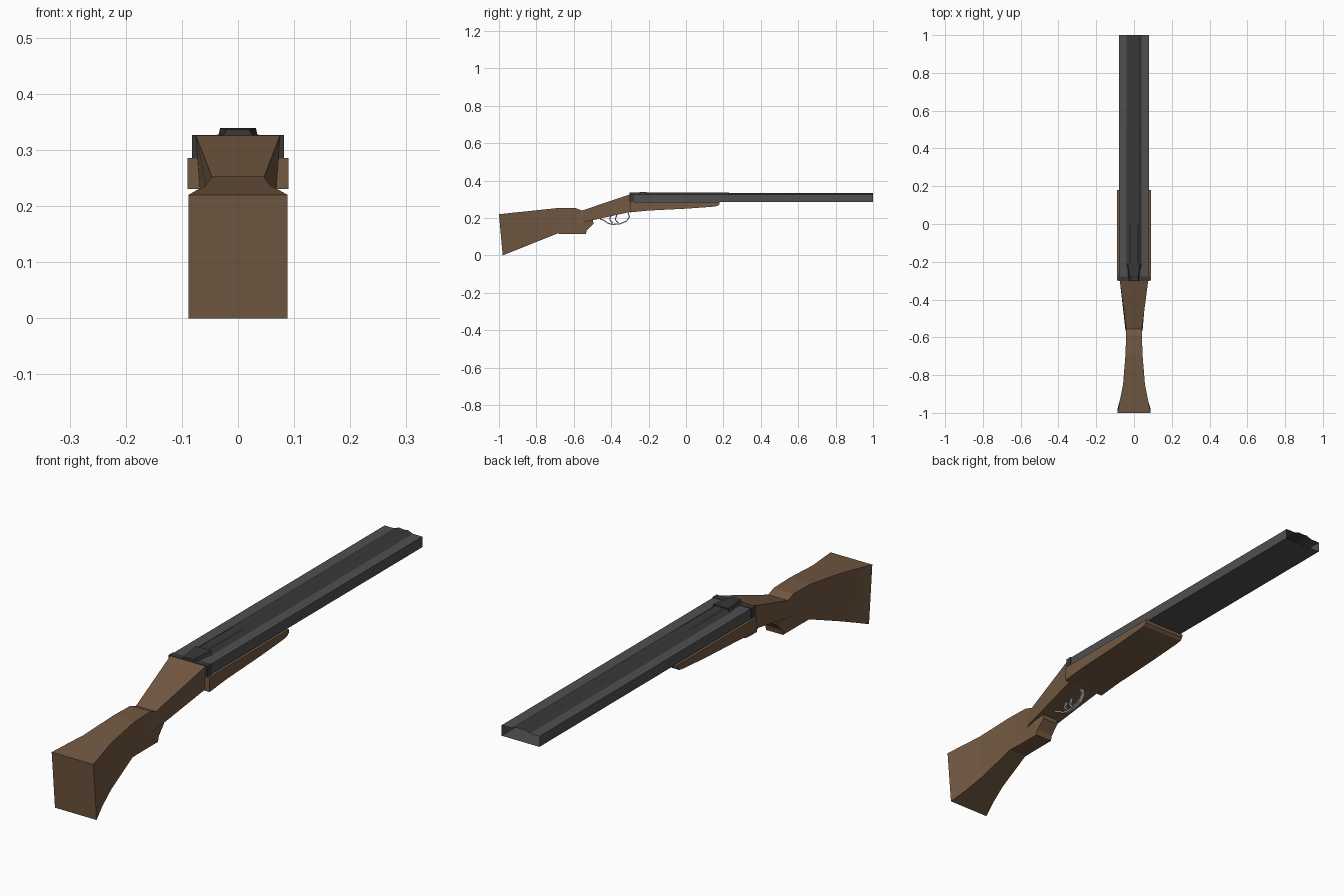
import bpy, bmesh, math

if "Cube" in bpy.data.objects:
    bpy.data.objects.remove(bpy.data.objects["Cube"])


def material(name, rgb):
    m = bpy.data.materials.new(name)
    m.diffuse_color = (*rgb, 1)
    m.use_nodes = True
    m.node_tree.nodes["Principled BSDF"].inputs["Base Color"].default_value = m.diffuse_color
    return m


WOOD = material("wood", (0.17, 0.10, 0.055))
STEEL = material("steel", (0.08, 0.08, 0.08))
DARK = material("dark_steel", (0.04, 0.04, 0.04))
BRIGHT = material("bright_steel", (0.4, 0.4, 0.4))


def loft(name, rings, mat, cap_start=True, cap_end=True, closed=False):
    """Skin a list of equal-length rings into one object."""
    bm = bmesh.new()
    vs = [[bm.verts.new(p) for p in r] for r in rings]
    n = len(rings[0])
    pairs = list(zip(vs, vs[1:])) + ([(vs[-1], vs[0])] if closed else [])
    for a, b in pairs:
        for i in range(n):
            j = (i + 1) % n
            bm.faces.new((a[i], a[j], b[j], b[i]))
    if cap_start and not closed:
        bm.faces.new(vs[0])
    if cap_end and not closed:
        bm.faces.new(vs[-1])
    bmesh.ops.recalc_face_normals(bm, faces=bm.faces)
    me = bpy.data.meshes.new(name)
    bm.to_mesh(me)
    bm.free()
    me.materials.append(mat)
    ob = bpy.data.objects.new(name, me)
    bpy.context.collection.objects.link(ob)
    return ob


def section(yt, zt, wt, yb, zb, wb):
    """Four-sided section: top edge and bottom edge, mirrored in x."""
    return [(-wt, yt, zt), (wt, yt, zt), (wb, yb, zb), (-wb, yb, zb)]


def box(name, x, y0, y1, z0, z1, mat):
    return loft(name, [section(y, z1, x, y, z0, x) for y in (y0, y1)], mat)


def strip(name, path, w, t, mat):
    """Flat metal strip following a path in the yz plane."""
    rings = []
    for i, (y, z) in enumerate(path):
        a, b = path[max(i - 1, 0)], path[min(i + 1, len(path) - 1)]
        d = math.hypot(b[0] - a[0], b[1] - a[1])
        ny, nz = -(b[1] - a[1]) / d * t, (b[0] - a[0]) / d * t
        rings.append(section(y + ny, z + nz, w, y - ny, z - nz, w))
    return loft(name, rings, mat)


# butt with pistol grip
loft("butt_stock", [section(*s) for s in (
    (-1.00, .220, .088, -.98, .000, .088),
    (-.93, .228, .074, -.92, .024, .070),
    (-.85, .236, .058, -.84, .056, .053),
    (-.69, .253, .045, -.69, .116, .038),
    (-.59, .253, .042, -.60, .115, .036),
    (-.556, .240, .042, -.535, .115, .036),
    (-.54, .235, .040, -.53, .135, .036),
    (-.50, .220, .036, -.495, .170, .034))], WOOD)

# wrist flaring up to the breech
loft("wrist", [section(*s) for s in (
    (-.60, .225, .036, -.60, .168, .036),
    (-.556, .240, .042, -.556, .176, .046),
    (-.30, .326, .075, -.30, .232, .068))], WOOD)

# fore-end with rounded nose
loft("fore_end", [section(y, .286, .09, y, z, .09) for y, z in (
    (-.30, .230), (-.20, .240), (0, .250), (.14, .260),
    (.168, .264), (.178, .273), (.18, .284))], WOOD)


# barrels and sighting rib, open at the muzzle
def barrel_ring(y, r, h):
    half = [(.08, .285), (.08, .325), (r, .325), (r / 2, h)]
    pts = half + [(0, h - .002)] + [(-x, z) for x, z in reversed(half)]
    return [(x, y, z) for x, z in pts]


barrels = loft("barrels", [barrel_ring(*s) for s in (
    (-.285, .022, .337), (-.21, .04, .337), (0, .04, .336),
    (.5, .04, .334), (1.0, .04, .333))], STEEL, cap_end=False)
barrels.data.materials.append(DARK)
for p in barrels.data.polygons:
    if abs(p.center.x) < .045 and p.center.z > .3255:
        p.material_index = 1

# breech plate and lever
box("breech_plate", .082, -.302, -.278, .285, .327, DARK)
loft("top_lever", [section(-.302, .336, .02, -.302, .32, .03),
                   section(-.21, .339, .032, -.21, .32, .036)], DARK)

# trigger guard and triggers
strip("trigger_guard", [(-.46, .195), (-.44, .188), (-.415, .171), (-.39, .166),
                        (-.355, .168), (-.32, .182), (-.302, .205), (-.31, .228)],
      .007, .003, BRIGHT)
for i, y in enumerate((-.40, -.37)):
    strip(f"trigger_{i + 1}", [(y, .215), (y - .008, .195), (y - .002, .182),
                               (y + .01, .175)], .005, .003, BRIGHT)
